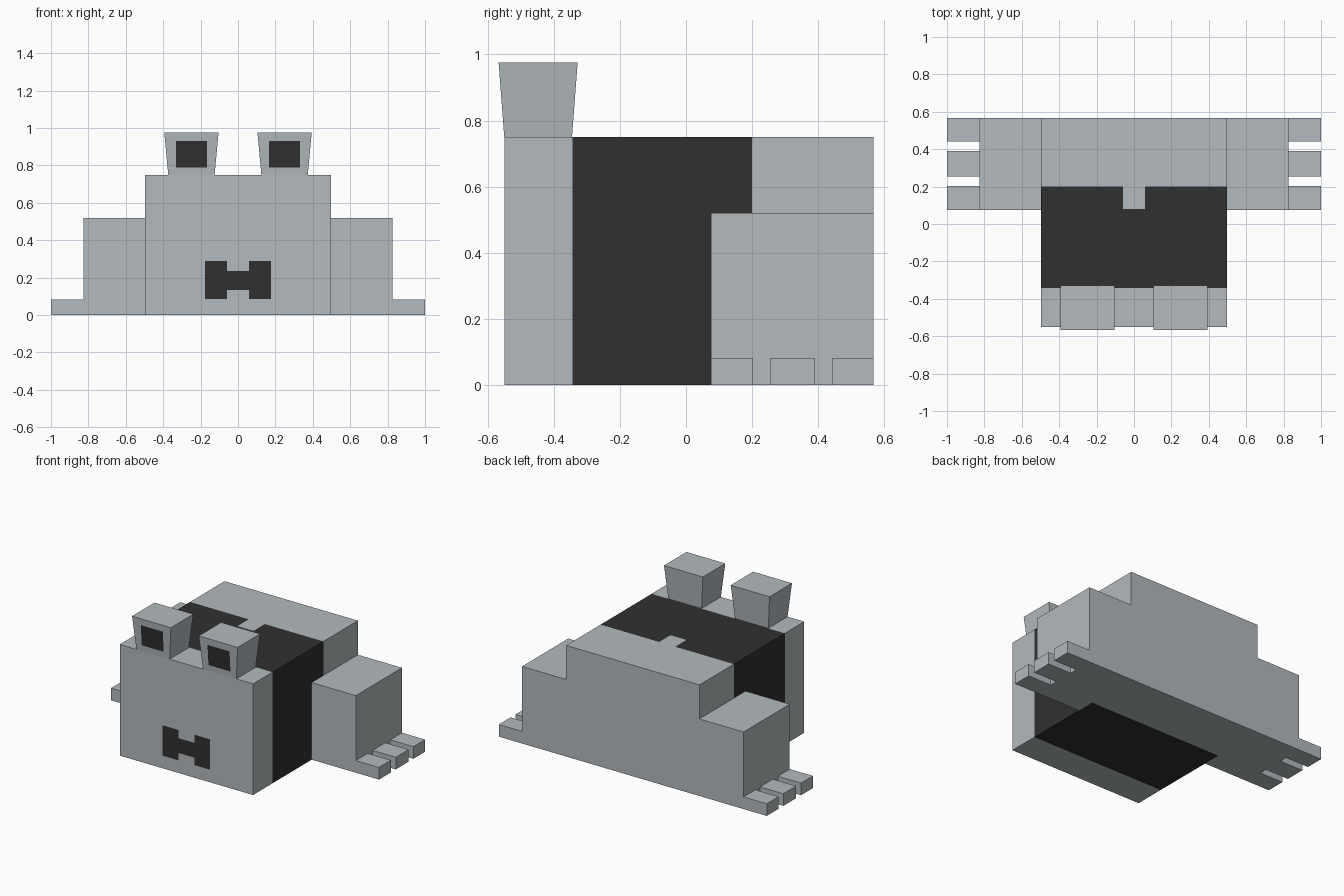
import bpy
import bmesh
from mathutils import Vector

cube = bpy.data.objects.get("Cube")
if cube:
    bpy.data.objects.remove(cube)


def make_material(name, rgb):
    mat = bpy.data.materials.new(name)
    mat.use_nodes = True
    colour = (*rgb, 1)
    mat.diffuse_color = colour
    mat.node_tree.nodes["Principled BSDF"].inputs["Base Color"].default_value = colour
    return mat


grey = make_material("pale grey", (0.45, 0.49, 0.51))
dark = make_material("charcoal", (0.03, 0.03, 0.03))


def block(name, low, high, flare=(0, 0), cuts=(), is_dark=None):
    """Box from corner to corner, widened at the top by flare, cut along
    axis planes, with dark faces chosen by a rule on centre and normal."""
    low, high = Vector(low), Vector(high)
    bm = bmesh.new()
    bmesh.ops.create_cube(bm, size=1)
    for v in bm.verts:
        top = v.co.z > 0
        side = v.co * 2
        v.co = (low + high) / 2 + v.co * (high - low)
        if top:
            v.co.x += side.x * flare[0]
            v.co.y += side.y * flare[1]
    for axis, values in cuts:
        normal = Vector([i == axis for i in range(3)])
        for value in values:
            bmesh.ops.bisect_plane(bm, geom=bm.verts[:] + bm.edges[:] + bm.faces[:],
                                   plane_co=normal * value, plane_no=normal)
    bm.normal_update()
    for f in bm.faces:
        if is_dark and is_dark(f.calc_center_median(), f.normal):
            f.material_index = 1
    mesh = bpy.data.meshes.new(name)
    bm.to_mesh(mesh)
    bm.free()
    mesh.materials.append(grey)
    mesh.materials.append(dark)
    obj = bpy.data.objects.new(name, mesh)
    bpy.context.collection.objects.link(obj)
    return obj


# Body: dark band with a notch on the back, and a mouth on the front
BODY_X, FRONT, BACK, BODY_TOP = 0.4975, -0.55, 0.567, 0.75
BAND_FRONT, NOTCH, BAND_BACK = -0.343, 0.08, 0.2


def body_dark(c, n):
    if n.y < -0.5:
        x = abs(c.x)
        patch = 0.06 < x < 0.177 and 0.085 < c.z < 0.29
        bar = x < 0.06 and 0.135 < c.z < 0.235
        return patch or bar
    if n.y > 0.5 or not BAND_FRONT < c.y < BAND_BACK:
        return False
    return not (n.z > 0.5 and abs(c.x) < 0.06 and c.y > NOTCH)


block("body", (-BODY_X, FRONT, 0), (BODY_X, BACK, BODY_TOP),
      cuts=((0, (-0.177, -0.06, 0.06, 0.177)),
            (1, (BAND_FRONT, NOTCH, BAND_BACK)),
            (2, (0.085, 0.135, 0.235, 0.29))),
      is_dark=body_dark)


def pupil(c, n):
    return n.y < -0.5 and 0.167 < abs(c.x) < 0.331 and 0.79 < c.z < 0.93


# Paired parts: eyes, legs and toes
for side, s in (("left", 1), ("right", -1)):
    def paired(name, x, y, z, **options):
        xs = sorted((s * x[0], s * x[1]))
        return block(f"{side}_{name}", (xs[0], y[0], z[0]), (xs[1], y[1], z[1]), **options)

    paired("eye", (0.125, 0.373), (FRONT, -0.345), (BODY_TOP, 0.975),
           flare=(0.021, 0.017),
           cuts=((0, (s * 0.167, s * 0.331)), (2, (0.79, 0.93))), is_dark=pupil)
    paired("leg", (BODY_X, 0.827), (0.075, BACK), (0, 0.52))
    for i, y in enumerate(((0.075, 0.202), (0.254, 0.39), (0.442, BACK))):
        paired(f"toe_{i + 1}", (0.827, 1), y, (0, 0.082))
